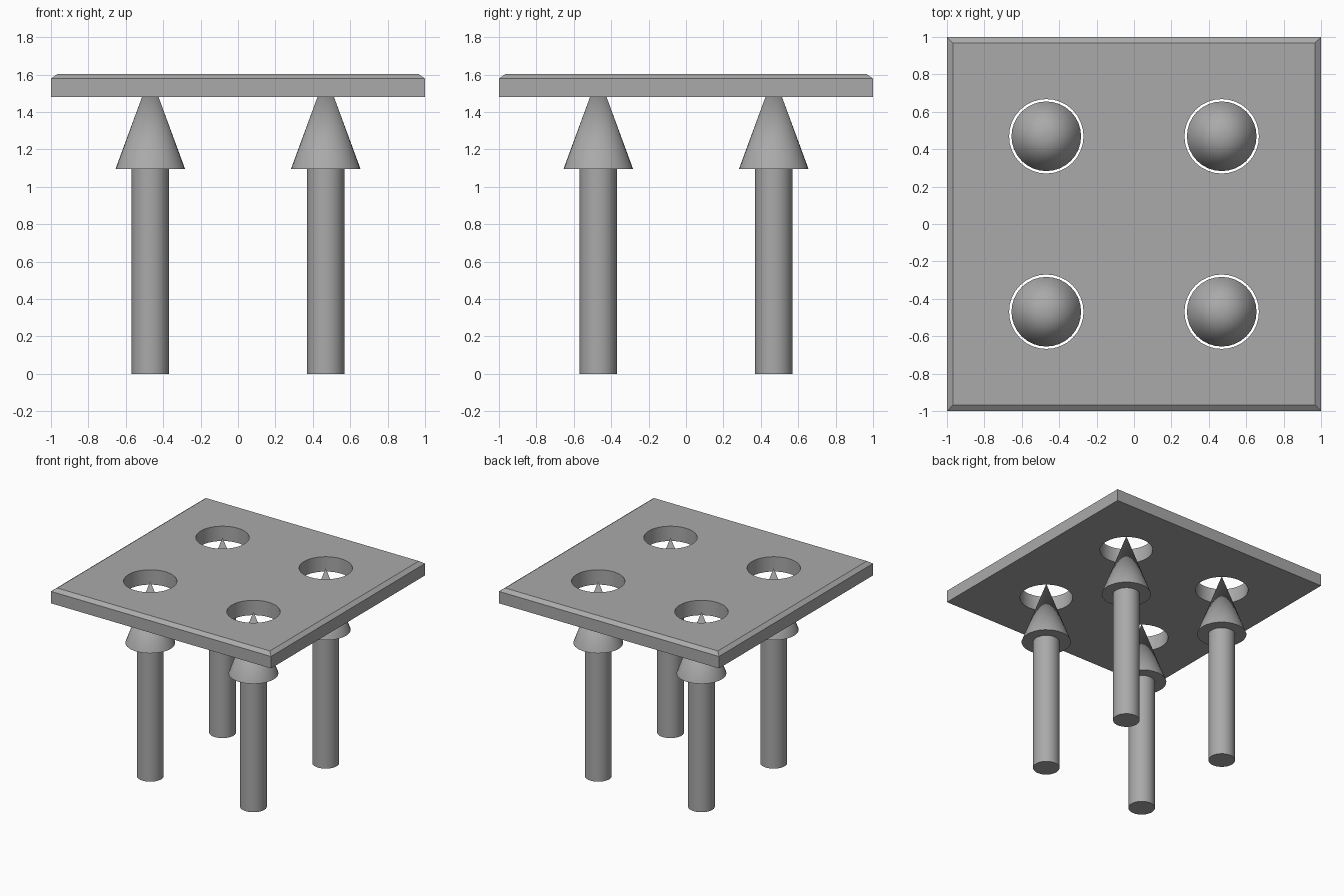
import bpy, bmesh, math

if "Cube" in bpy.data.objects:
    bpy.data.objects.remove(bpy.data.objects["Cube"])

grey = bpy.data.materials.new("mid grey")
grey.diffuse_color = (0.4, 0.4, 0.4, 1)
grey.use_nodes = True
grey.node_tree.nodes["Principled BSDF"].inputs["Base Color"].default_value = grey.diffuse_color

OFFSET = 0.469                      # leg distance from the centre lines
SPOTS = [(x, y) for x in (-OFFSET, OFFSET) for y in (-OFFSET, OFFSET)]
SIDES = 32


def cone(name, spot, r1, r2, z0, z1):
    """Upright cone or cylinder between two heights."""
    bpy.ops.mesh.primitive_cone_add(vertices=SIDES, radius1=r1, radius2=r2,
                                    depth=z1 - z0,
                                    location=(*spot, (z0 + z1) / 2))
    ob = bpy.context.object
    ob.name = name
    ob.data.materials.append(grey)
    bpy.ops.object.shade_smooth_by_angle(angle=math.radians(35))
    return ob


# Table top: square slab with a chamfered upper rim
bm = bmesh.new()
rings = []
for half, z in ((1, 1.48), (1, 1.578), (0.967, 1.602)):
    rings.append([bm.verts.new((sx * half, sy * half, z))
                  for sx, sy in ((-1, -1), (1, -1), (1, 1), (-1, 1))])
bm.faces.new(rings[0][::-1])
bm.faces.new(rings[-1])
for low, high in zip(rings, rings[1:]):
    for i in range(4):
        j = (i + 1) % 4
        bm.faces.new((low[i], low[j], high[j], high[i]))
mesh = bpy.data.meshes.new("table_top")
bm.to_mesh(mesh)
bm.free()
mesh.materials.append(grey)
top = bpy.data.objects.new("table_top", mesh)
bpy.context.collection.objects.link(top)

# Round through holes above each leg
for i, spot in enumerate(SPOTS):
    cutter = cone(f"hole_cutter_{i + 1}", spot, 0.199, 0.199, 1.3, 1.8)
    cutter.hide_render = True
    cutter.hide_set(True)
    cut = top.modifiers.new(f"hole_{i + 1}", "BOOLEAN")
    cut.operation = "DIFFERENCE"
    cut.solver = "EXACT"
    cut.object = cutter

# Legs with pointed tips rising into the holes
for i, spot in enumerate(SPOTS):
    cone(f"leg_{i + 1}", spot, 0.1, 0.1, 0, 1.095)
    cone(f"leg_tip_{i + 1}", spot, 0.186, 0, 1.095, 1.6)
